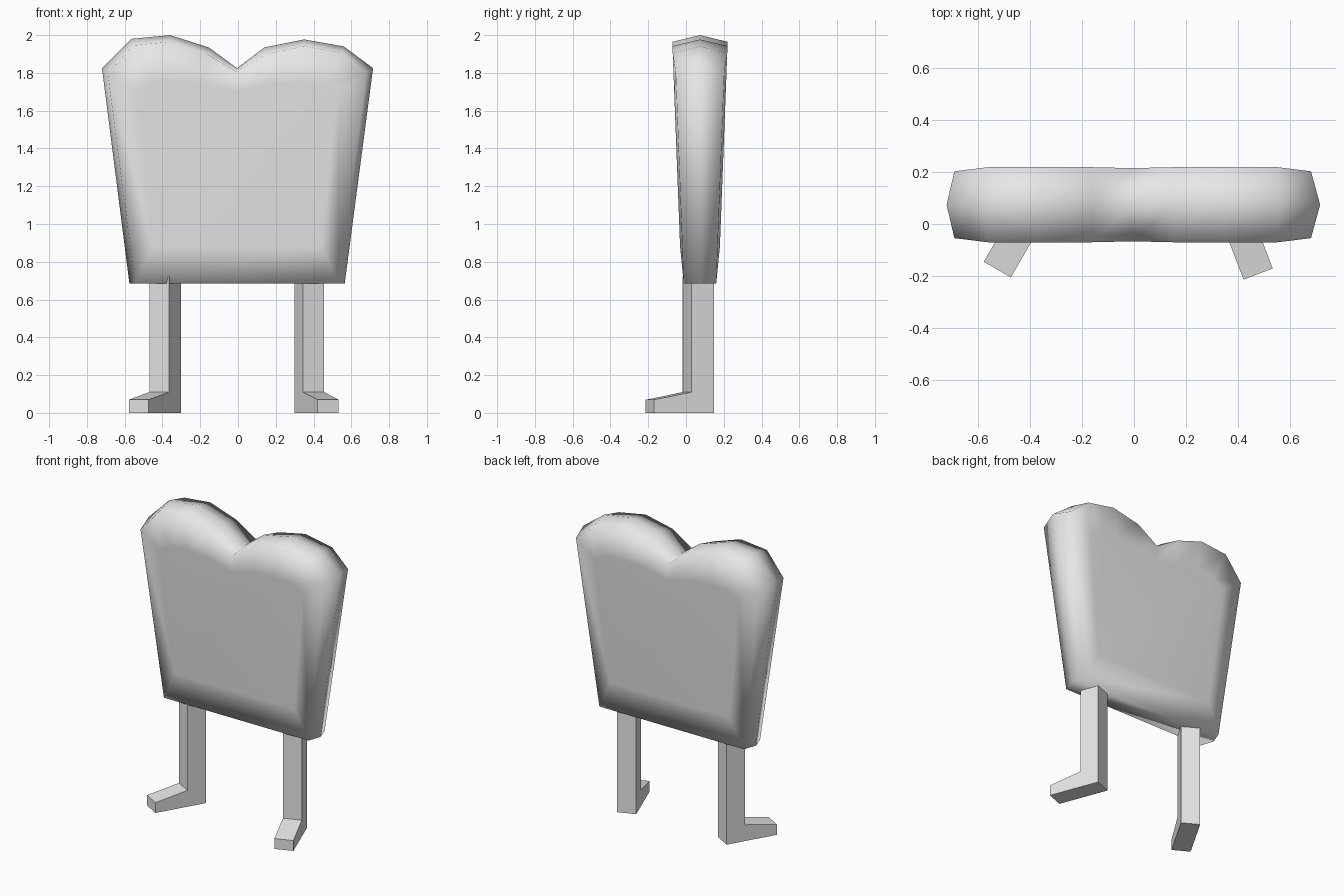
import bpy, bmesh, math
from mathutils import Vector

cube = bpy.data.objects.get("Cube")
if cube:
    bpy.data.objects.remove(cube, do_unlink=True)

grey = bpy.data.materials.new("light grey")
grey.use_nodes = True
grey.diffuse_color = (0.8, 0.8, 0.8, 1)
grey.node_tree.nodes["Principled BSDF"].inputs["Base Color"].default_value = (0.8, 0.8, 0.8, 1)


def finish(bm, name, smooth):
    bmesh.ops.recalc_face_normals(bm, faces=bm.faces[:])
    mesh = bpy.data.meshes.new(name)
    for f in bm.faces:
        f.smooth = smooth
    bm.to_mesh(mesh)
    bm.free()
    mesh.materials.append(grey)
    obj = bpy.data.objects.new(name, mesh)
    bpy.context.collection.objects.link(obj)
    return obj


# Body: two-lobed outline, as widest rim, rounded edge and flat centre (x, z)
RIM = [(-0.72, 1.825), (-0.565, 1.98), (-0.36, 2.0), (-0.155, 1.935), (-0.005, 1.825),
       (0.14, 1.935), (0.35, 1.977), (0.56, 1.94), (0.715, 1.825), (0.565, 0.685), (-0.575, 0.685)]
EDGE = [(-0.69, 1.80), (-0.555, 1.945), (-0.36, 1.965), (-0.165, 1.90), (-0.005, 1.805),
        (0.15, 1.90), (0.35, 1.942), (0.55, 1.905), (0.68, 1.80), (0.535, 0.685), (-0.545, 0.685)]
CENTRE = [(-0.54, 1.70), (-0.46, 1.75), (-0.33, 1.76), (-0.16, 1.74), (-0.005, 1.70),
          (0.15, 1.74), (0.32, 1.75), (0.45, 1.74), (0.53, 1.70), (0.44, 0.88), (-0.45, 0.88)]
MID_Y = 0.074
CORNERS = (0, 8, 9, 10)


def half_depth(z):
    return 0.098 + (min(z, 1.92) - 0.685) * 0.038


bm = bmesh.new()


def ring(points, side, pull=0.0):
    return [bm.verts.new((x, MID_Y + side * (half_depth(z) - (pull if i in CORNERS else 0)), z))
            for i, (x, z) in enumerate(points)]


rings = [ring(CENTRE, -1), ring(EDGE, -1, 0.012), ring(RIM, 0),
         ring(EDGE, 1, 0.012), ring(CENTRE, 1)]
for a, b in zip(rings, rings[1:]):
    for i in range(len(a)):
        j = (i + 1) % len(a)
        bm.faces.new((a[i], a[j], b[j], b[i]))
bm.faces.new(rings[0])
bm.faces.new(rings[-1])
finish(bm, "body", True)

# Legs: L-shaped side profile (distance behind toe tip, height), given a width
LEG = [(0, 0), (0.34, 0), (0.34, 0.72), (0.215, 0.72), (0.215, 0.11), (0, 0.07)]
WIDTH = 0.12


def leg(name, toe_x, toe_y, degrees):
    a = math.radians(degrees)
    back = Vector((-math.sin(a), math.cos(a), 0))
    across = Vector((math.cos(a), math.sin(a), 0)) * WIDTH / 2
    toe = Vector((toe_x, toe_y, 0))
    bm = bmesh.new()
    sides = [[bm.verts.new(toe + back * d + Vector((0, 0, z)) + across * s) for d, z in LEG]
             for s in (-1, 1)]
    for s in sides:
        bm.faces.new(s)
    for i in range(len(LEG)):
        j = (i + 1) % len(LEG)
        bm.faces.new((sides[0][i], sides[0][j], sides[1][j], sides[1][i]))
    finish(bm, name, False)


leg("right_leg", -0.525, -0.175, -30)
leg("left_leg", 0.477, -0.192, 21)
